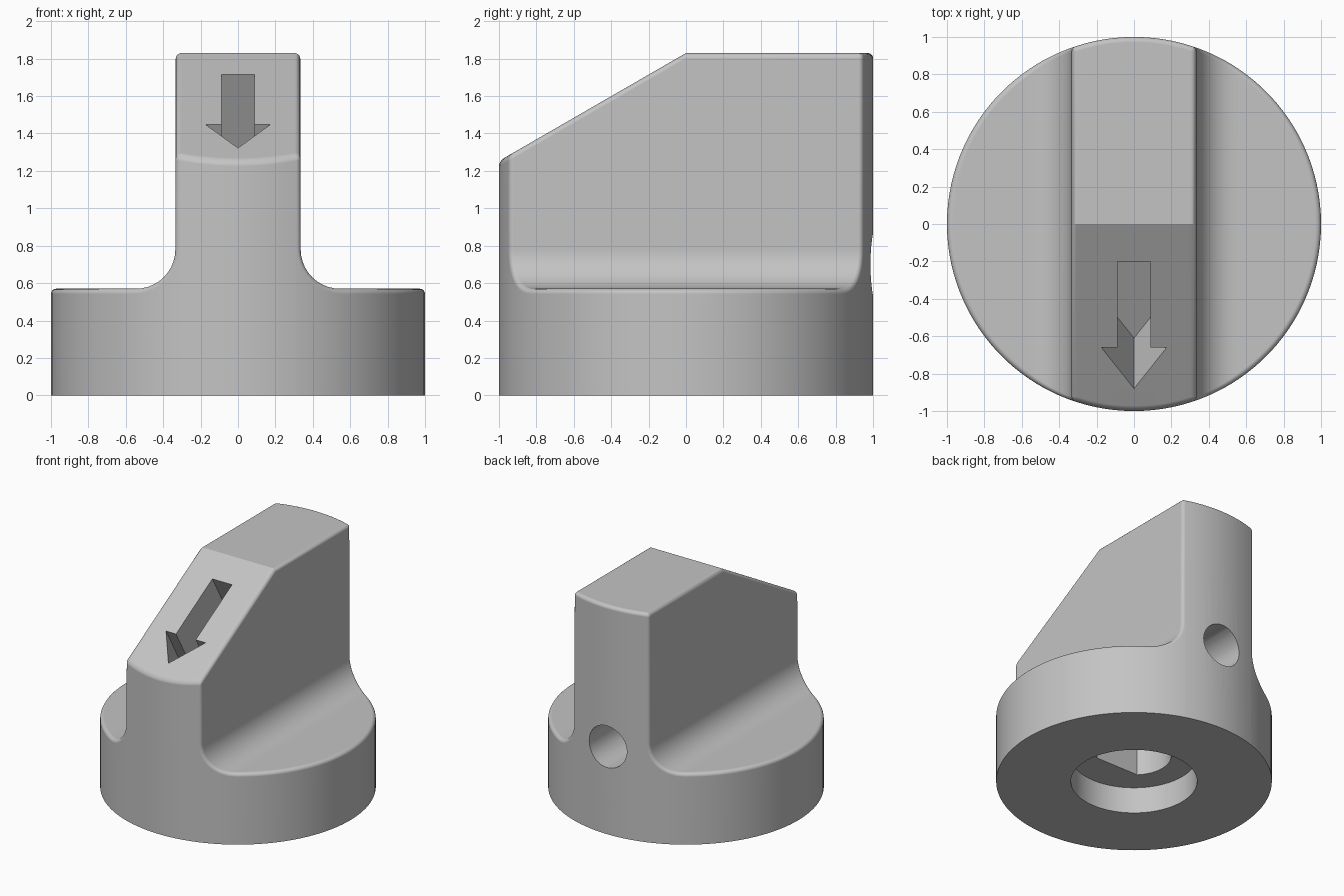
import bpy, bmesh
from math import sin, cos, pi, acos, sqrt
from mathutils import Vector

cube = bpy.data.objects.get("Cube")
if cube:
    bpy.data.objects.remove(cube, do_unlink=True)

TOP, WING = 1.83, 0.57      # heights of grip and base
HALF = 0.335                # half width of grip
COVE = 0.21                 # fillet between grip and base
CORNER, RIM = 0.03, 0.028   # rounded edges
SLOPE = 0.577

grey = bpy.data.materials.new("light grey plastic")
grey.use_nodes = True
grey.diffuse_color = (0.55, 0.55, 0.55, 1)
grey.node_tree.nodes["Principled BSDF"].inputs["Base Color"].default_value = (0.55, 0.55, 0.55, 1)


def finish(name, bm):
    bmesh.ops.remove_doubles(bm, verts=bm.verts[:], dist=1e-5)
    bmesh.ops.recalc_face_normals(bm, faces=bm.faces[:])
    mesh = bpy.data.meshes.new(name)
    bm.to_mesh(mesh)
    bm.free()
    mesh.materials.append(grey)
    obj = bpy.data.objects.new(name, mesh)
    bpy.context.collection.objects.link(obj)
    return obj


def prism(name, points, direction):
    bm = bmesh.new()
    face = bm.faces.new([bm.verts.new(p) for p in points])
    new = bmesh.ops.extrude_face_region(bm, geom=[face])["geom"]
    bmesh.ops.translate(bm, vec=direction, verts=[v for v in new if isinstance(v, bmesh.types.BMVert)])
    return finish(name, bm)


def arc(radius, start, end, steps):
    angles = [start + (end - start) * i / steps for i in range(steps + 1)]
    return [(radius * cos(a), radius * sin(a)) for a in angles]


def half_profile():
    """Front outline from the base rim to the middle: x, z, normal x, normal z, slope weight."""
    out = [(x, WING, 0, 1, 0) for x, _ in arc(1 - RIM, 0, acos((HALF + COVE) / (1 - RIM)), 18)]
    out += [(HALF + COVE + x, WING + COVE + z, -x / COVE, -z / COVE, 0)
            for x, z in arc(COVE, 1.5 * pi, pi, 10)[1:]]
    cx = HALF - 0.002 - CORNER
    out += [(cx + x, TOP - CORNER + z, x / CORNER, z / CORNER, 1)
            for x, z in arc(CORNER, 0, pi / 2, 5)]
    out += [(cx * (1 - i / 6), TOP, 0, 1, 1) for i in range(1, 7)]
    return out


def column(x, z, nx, nz, weight):
    """One lengthwise strip: back wall, rounded back rim, ridge, rounded front rim, front wall."""
    normal = Vector((nx, 0, nz))
    cx = x - RIM * nx
    cy = sqrt(max(0, (1 - RIM) ** 2 - cx * cx))
    ends = []
    for side in (1, -1):
        centre = Vector((cx, side * cy, z - RIM * nz))
        radial = Vector((cx, side * cy, 0)).normalized()
        pts = [centre + RIM * radial.slerp(normal, k / 5) for k in range(6)]
        for p in pts:
            p.z += SLOPE * weight * min(p.y, 0)
        ends.append([Vector((pts[0].x, pts[0].y, 0))] + pts)
    return ends[0] + [Vector((x, 0, z))] + ends[1][::-1]


# Knob body: round base with a sloped grip
half = half_profile()
profile = half + [(-x, z, -nx, nz, w) for x, z, nx, nz, w in half[-2::-1]]
bm = bmesh.new()
cols = [[bm.verts.new(p) for p in column(*row)] for row in profile]
for a, b in zip(cols, cols[1:]):
    for k in range(len(a) - 1):
        bm.faces.new((a[k], a[k + 1], b[k + 1], b[k]))
bm.faces.new([c[0] for c in cols] + [c[-1] for c in cols[::-1]])
knob = finish("knob", bm)

# Arrow pocket, sunk square to the slope
inward = Vector((0, 0.5, -0.866))
right = [(0.087, -0.2), (0.087, -0.66), (0.175, -0.66)]
outline = right + [(0, -0.88)] + [(-x, y) for x, y in right[::-1]]
arrow = prism("arrow_cutter",
              [Vector((x, y, TOP + SLOPE * y)) - 0.06 * inward for x, y in outline], 0.6 * inward)

# Shaft socket, shaft bore with a flat, and screw hole at the back
socket = prism("socket_cutter", [(x, y, -0.1) for x, y in arc(0.458, 0, 2 * pi, 64)[:-1]], (0, 0, 0.31))
bore = prism("bore_cutter", [(x, y, 0.1) for x, y in arc(0.27, -pi / 4, 1.25 * pi, 48)], (0, 0, 0.88))
screw = prism("screw_cutter", [(x, 0, 0.7 + z) for x, z in arc(0.167, 0, 2 * pi, 40)[:-1]], (0, 1.2, 0))

bpy.ops.object.select_all(action="DESELECT")
bpy.context.view_layer.objects.active = knob
knob.select_set(True)
for cutter in (arrow, socket, bore, screw):
    mod = knob.modifiers.new("cut", "BOOLEAN")
    mod.operation, mod.solver, mod.object = "DIFFERENCE", "EXACT", cutter
    bpy.ops.object.modifier_apply(modifier=mod.name)
    bpy.data.objects.remove(cutter, do_unlink=True)

# Smooth curves, flat planes
bpy.ops.object.shade_smooth_by_angle(angle=0.44)
normals = knob.modifiers.new("flat_planes", "WEIGHTED_NORMAL")
normals.keep_sharp = True
